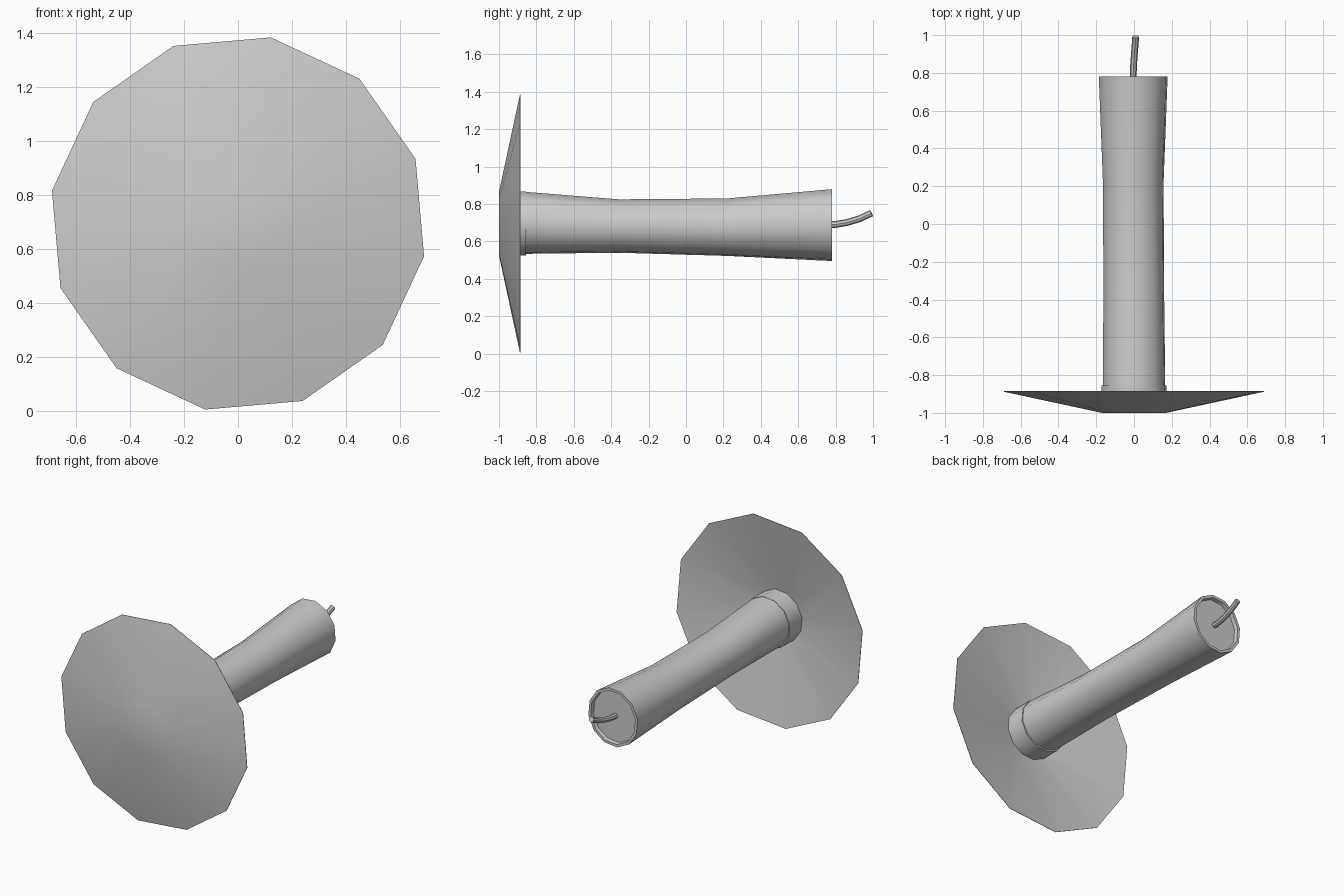
import bpy, bmesh, math

if "Cube" in bpy.data.objects:
    bpy.data.objects.remove(bpy.data.objects["Cube"])

SIDES = 12
CZ = 0.695


def loft(name, rings, cap_start=True, cap_end=True, phase=80):
    """Skin 12-sided rings along y; each ring is (y, cx, cz, rx, rz)."""
    bm = bmesh.new()
    loops = []
    for y, cx, cz, rx, rz in rings:
        loop = []
        for i in range(SIDES):
            a = math.radians(phase + 360 * i / SIDES)
            loop.append(bm.verts.new((cx + rx * math.cos(a), y, cz + rz * math.sin(a))))
        loops.append(loop)
    for a, b in zip(loops, loops[1:]):
        for i in range(SIDES):
            j = (i + 1) % SIDES
            bm.faces.new((a[i], a[j], b[j], b[i]))
    if cap_start:
        bm.faces.new(loops[0])
    if cap_end:
        bm.faces.new(loops[-1])
    bmesh.ops.recalc_face_normals(bm, faces=bm.faces)
    mesh = bpy.data.meshes.new(name)
    bm.to_mesh(mesh)
    bm.free()
    obj = bpy.data.objects.new(name, mesh)
    bpy.context.collection.objects.link(obj)
    smooth(obj)
    return obj


def smooth(obj):
    bpy.ops.object.select_all(action='DESELECT')
    obj.select_set(True)
    bpy.context.view_layer.objects.active = obj
    bpy.ops.object.shade_smooth_by_angle(angle=math.radians(35))


# Shallow dish, hollow at the back, with the socket collar rising from its centre
loft("dish_and_collar", [(y, 0, CZ, r, r) for y, r in [
    (-1.0, 0.172), (-0.888, 0.70), (-0.885, 0.70),
    (-0.985, 0.174), (-0.855, 0.174), (-0.855, 0.16)]], cap_end=True)

# Waisted candle body with a thin rim and a recessed end
loft("candle_body", [
    (-0.98, 0, 0.70, 0.169, 0.170),
    (-0.855, 0, 0.699, 0.168, 0.168),
    (-0.36, -0.001, 0.682, 0.163, 0.145),
    (0.22, -0.004, 0.676, 0.163, 0.156),
    (0.78, -0.004, 0.687, 0.185, 0.195),
    (0.78, -0.004, 0.687, 0.167, 0.177),
    (0.755, -0.004, 0.687, 0.163, 0.173)])

# Curved wick
curve = bpy.data.curves.new("wick", 'CURVE')
curve.dimensions = '3D'
curve.bevel_depth = 0.018
curve.bevel_resolution = 2
curve.use_fill_caps = True
path = [(-0.005, 0.74, 0.688), (-0.004, 0.80, 0.691), (-0.001, 0.86, 0.701),
        (0.004, 0.925, 0.720), (0.009, 0.992, 0.751)]
spline = curve.splines.new('POLY')
spline.points.add(len(path) - 1)
for p, co in zip(spline.points, path):
    p.co = (*co, 1)
wick = bpy.data.objects.new("wick", curve)
bpy.context.collection.objects.link(wick)
bpy.ops.object.select_all(action='DESELECT')
wick.select_set(True)
bpy.context.view_layer.objects.active = wick
bpy.ops.object.convert(target='MESH')
smooth(bpy.context.view_layer.objects.active)
